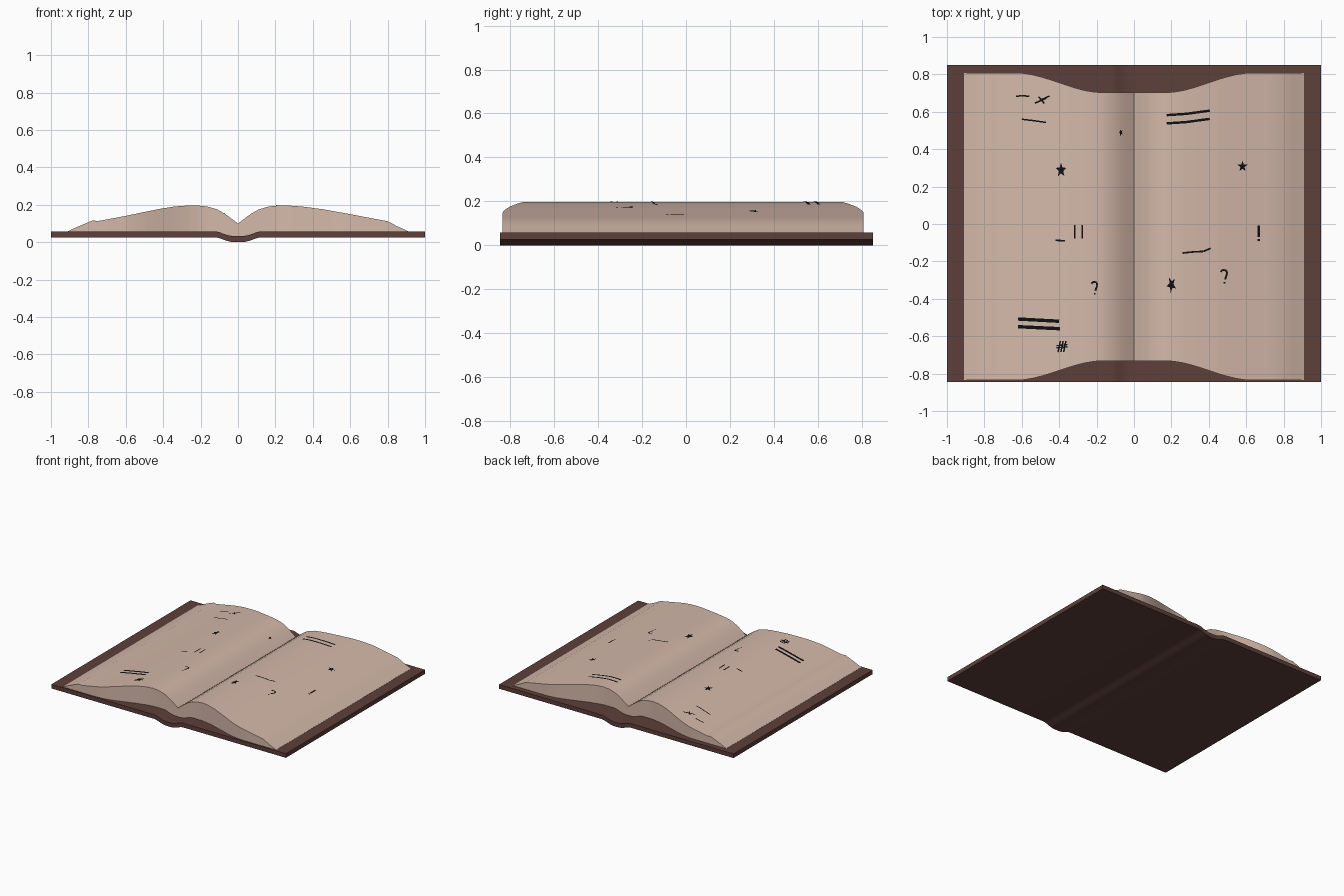
import bpy, bmesh, math

if "Cube" in bpy.data.objects:
    bpy.data.objects.remove(bpy.data.objects["Cube"])

def material(name, rgb):
    m = bpy.data.materials.new(name)
    m.diffuse_color = (*rgb, 1)
    m.use_nodes = True
    m.node_tree.nodes["Principled BSDF"].inputs["Base Color"].default_value = m.diffuse_color
    return m

LEATHER = material("leather", (0.11, 0.05, 0.042))
PAPER = material("paper", (0.66, 0.48, 0.40))
INK = material("ink", (0.005, 0.005, 0.005))

def finish(name, bm, mat, angle=None):
    bmesh.ops.remove_doubles(bm, verts=bm.verts, dist=1e-5)
    me = bpy.data.meshes.new(name)
    bm.to_mesh(me)
    bm.free()
    ob = bpy.data.objects.new(name, me)
    bpy.context.collection.objects.link(ob)
    me.materials.append(mat)
    if angle:
        bpy.context.view_layer.objects.active = ob
        ob.select_set(True)
        bpy.ops.object.shade_smooth_by_angle(angle=math.radians(angle))
        ob.select_set(False)
    return ob

def loft(name, rings, mat, angle):
    """Closed solid through equal-length rings of points."""
    bm = bmesh.new()
    vs = [[bm.verts.new(p) for p in r] for r in rings]
    n = len(rings[0])
    for a, b in zip(vs, vs[1:]):
        for i in range(n):
            j = (i + 1) % n
            bm.faces.new((a[i], a[j], b[j], b[i]))
    bm.faces.new(vs[0])
    bm.faces.new(vs[-1])
    bmesh.ops.recalc_face_normals(bm, faces=bm.faces)
    return finish(name, bm, mat, angle)

def lerp_table(table, x):
    for (x0, z0), (x1, z1) in zip(table, table[1:]):
        if x <= x1:
            return z0 + (z1 - z0) * (x - x0) / (x1 - x0)
    return table[-1][1]

# Cover: two flat boards joined by a rounded, dropped spine
def spine_drop(x):
    t = min(abs(x) / 0.125, 1)
    return 0.026 * (0.5 + 0.5 * math.cos(math.pi * t ** 1.4))

xs = [-1] + [-0.125 + 0.25 * i / 16 for i in range(17)] + [1]
loft("cover", [[(x, y, z - spine_drop(x)) for y, z in
                ((-0.845, 0.026), (0.85, 0.026), (0.85, 0.058), (-0.845, 0.058))]
               for x in xs], LEATHER, 30)

# Pages: arched half profiles with a central valley and waisted ends
RIGHT = [(0, 0.10), (0.03, 0.123), (0.07, 0.152), (0.11, 0.175), (0.16, 0.19), (0.21, 0.196),
         (0.26, 0.197), (0.34, 0.191), (0.45, 0.177), (0.6, 0.15), (0.72, 0.127),
         (0.80, 0.112), (0.85, 0.086), (0.91, 0.059)]
LEFT = RIGHT[:8] + [(0.42, 0.178), (0.5, 0.162), (0.6, 0.141), (0.7, 0.122), (0.75, 0.113),
                    (0.775, 0.117), (0.85, 0.086), (0.91, 0.059)]

def page_z(x):
    return lerp_table(RIGHT if x > 0 else LEFT, abs(x))

def waist(x):
    t = min(max((abs(x) - 0.17) / 0.46, 0), 1)
    return t * t * (3 - 2 * t)

xs = sorted({-x for x, _ in LEFT} | {x for x, _ in RIGHT} |
            {s * (0.17 + 0.046 * i) for i in range(11) for s in (-1, 1)})
rings = []
for x in xs:
    w = waist(x)
    front, back = -0.732 - 0.103 * w, 0.703 + 0.105 * w
    base = 0.0575 - spine_drop(x)
    rings.append([(x, front, base), (x, back, base),
                  (x, back, page_z(x)), (x, front, page_z(x))])
loft("pages", rings, PAPER, 40)

# Ink marks: thin ribbons and stars draped on the pages
ink = bmesh.new()

def ink_vert(x, y):
    return ink.verts.new((x, y, page_z(x) + 0.0025))

def stroke(points, width=0.01):
    for (x0, y0), (x1, y1) in zip(points, points[1:]):
        d = math.hypot(x1 - x0, y1 - y0)
        nx, ny = -(y1 - y0) / d * width / 2, (x1 - x0) / d * width / 2
        steps = max(1, round(d / 0.025))
        prev = None
        for i in range(steps + 1):
            x, y = x0 + (x1 - x0) * i / steps, y0 + (y1 - y0) * i / steps
            pair = (ink_vert(x + nx, y + ny), ink_vert(x - nx, y - ny))
            if prev:
                ink.faces.new((prev[0], prev[1], pair[1], pair[0]))
            prev = pair

def star(cx, cy, rx, ry, turn=0):
    c = ink_vert(cx, cy)
    rim = []
    for i in range(10):
        a = math.pi / 2 + turn + i * math.pi / 5
        k = 1 if i % 2 == 0 else 0.42
        rim.append(ink_vert(cx + rx * k * math.cos(a), cy + ry * k * math.sin(a)))
    for i in range(10):
        ink.faces.new((c, rim[i], rim[(i + 1) % 10]))

def hook(cx, cy, s):
    stroke([(cx - 0.5 * s, cy + 0.7 * s), (cx - 0.25 * s, cy + s), (cx + 0.3 * s, cy + 0.9 * s),
            (cx + 0.4 * s, cy + 0.45 * s), (cx + 0.1 * s, cy - 0.4 * s)], 0.01)
    stroke([(cx, cy - 0.75 * s), (cx, cy - s)], 0.01)

def hatch(cx, cy, s, slope):
    for k in (-0.5, 0, 0.5):
        stroke([(cx + k * s - slope * s, cy - s), (cx + k * s + slope * s, cy + s)], 0.008)
    for k in (-0.15, 0.25):
        stroke([(cx - s, cy + (k - 0.1) * s), (cx + s, cy + (k + 0.1) * s)], 0.007)

# left page
stroke([(-0.63, 0.682), (-0.60, 0.687), (-0.56, 0.682)], 0.008)
stroke([(-0.60, 0.56), (-0.54, 0.553), (-0.47, 0.543)], 0.008)
for dx, dy in ((0, 0), (0.018, 0.012), (-0.01, -0.004)):
    stroke([(-0.52 + dx, 0.65 + dy), (-0.47 + dx, 0.672 + dy)], 0.008)
stroke([(-0.51, 0.68), (-0.48, 0.645)], 0.008)
star(-0.39, 0.288, 0.03, 0.04)
star(-0.07, 0.49, 0.011, 0.02, 0.3)
stroke([(-0.42, -0.087), (-0.37, -0.09)], 0.009)
for x in (-0.317, -0.277):
    stroke([(x, -0.005), (x, -0.078)], 0.009)
hook(-0.21, -0.343, 0.034)
stroke([(-0.62, -0.508), (-0.40, -0.52)], 0.018)
stroke([(-0.62, -0.549), (-0.395, -0.56)], 0.018)
hatch(-0.385, -0.655, 0.03, 0.2)

# right page
for y in (0.582, 0.538):
    stroke([(0.175, y), (0.28, y + 0.007), (0.405, y + 0.024)], 0.013)
star(0.58, 0.308, 0.028, 0.03)
star(0.2, -0.325, 0.027, 0.045, 0.5)
stroke([(0.26, -0.155), (0.33, -0.148), (0.37, -0.147), (0.41, -0.13)], 0.009)
hook(0.483, -0.282, 0.037)
stroke([(0.667, -0.008), (0.667, -0.07)], 0.011)
stroke([(0.667, -0.08), (0.667, -0.09)], 0.011)

bmesh.ops.recalc_face_normals(ink, faces=ink.faces)
for f in ink.faces:
    f.normal_update()
    if f.normal.z < 0:
        f.normal_flip()
finish("ink_marks", ink, INK)
